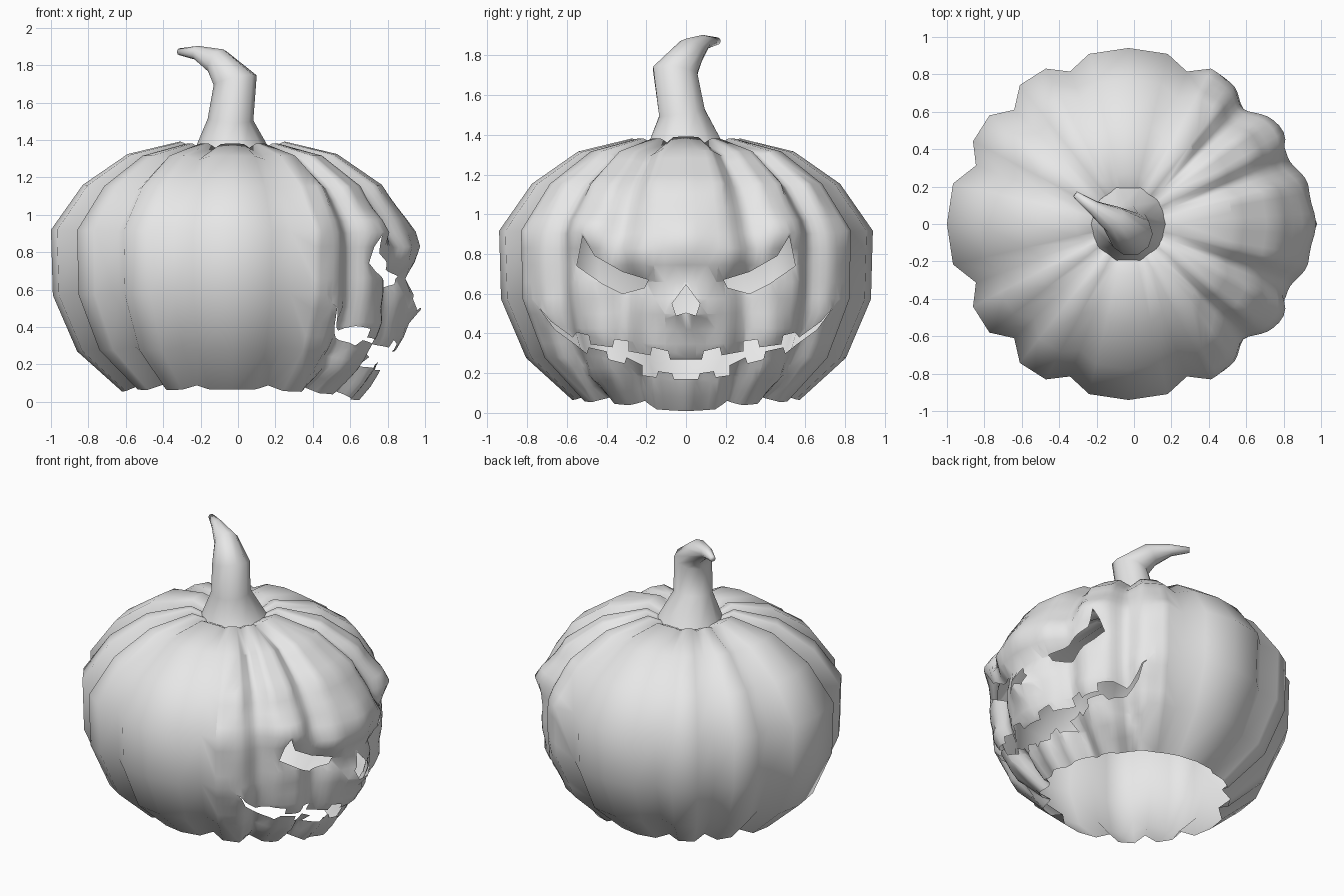
import bpy, bmesh, math
from mathutils import Vector
from mathutils.geometry import intersect_point_tri_2d

if "Cube" in bpy.data.objects:
    bpy.data.objects.remove(bpy.data.objects["Cube"])

CX = -0.03
grey = bpy.data.materials.new("light grey")
grey.diffuse_color = (0.8, 0.8, 0.8, 1)
grey.use_nodes = True
grey.node_tree.nodes["Principled BSDF"].inputs["Base Color"].default_value = grey.diffuse_color


def finish(bm, name):
    for f in bm.faces:
        f.smooth = True
    me = bpy.data.meshes.new(name)
    bm.to_mesh(me)
    bm.free()
    me.materials.append(grey)
    ob = bpy.data.objects.new(name, me)
    bpy.context.collection.objects.link(ob)
    return ob


# ---- Pumpkin shell: ribbed profile, open at the bottom ----
PROFILE = [(0.15, 1.33), (0.28, 1.392), (0.56, 1.325), (0.80, 1.16), (0.97, 0.92),
           (0.96, 0.57), (0.83, 0.27), (0.59, 0.055)]
columns = []  # (angle, radius factor)
for q in range(4):
    w = (1.0, 0.97, 1.0, 0.97)[q]
    rib = [(-13, w * 0.992), (0, w), (13, w * 0.992), (21, 0.9),
           (28, 0.97), (38, 0.972), (45, 0.89), (52, 0.972), (62, 0.97), (69, 0.9)]
    columns += [(math.radians(a + 90 * q), g) for a, g in rib]

bm = bmesh.new()
rows = []
for r, z in PROFILE:
    rows.append([bm.verts.new((CX + r * g * math.cos(a), r * g * math.sin(a),
                               0.72 + (z - 0.72) * (1 + (g - 1) * 0.5))) for a, g in columns])
n = len(columns)
for top, low in zip(rows, rows[1:]):
    for j in range(n):
        k = (j + 1) % n
        bm.faces.new((low[j], low[k], top[k], top[j]))

# Finer mesh on the face side
edges = {e for f in bm.faces if f.calc_center_median().x > 0.36
         and f.calc_center_median().z < 1.27 for e in f.edges}
bmesh.ops.subdivide_edges(bm, edges=list(edges), cuts=3, use_grid_fill=True)
for _ in range(4):
    soft = [v for v in bm.verts if v.co.x > 0.48 and v.co.z < 1.15 and not v.is_boundary]
    bmesh.ops.smooth_vert(bm, verts=soft, factor=0.5, use_axis_x=True,
                          use_axis_y=True, use_axis_z=True)

# Sculpted bumps: (y, z, spread y, spread z, amount)
BUMPS = [(0, 0.84, 0.13, 0.12, 0.045), (0.28, 0.80, 0.13, 0.06, 0.06),
         (0.48, 0.93, 0.10, 0.06, 0.05), (0, 0.68, 0.10, 0.05, -0.05),
         (0.24, 0.64, 0.10, 0.06, -0.06), (0.48, 0.75, 0.08, 0.08, -0.04),
         (0, 0.49, 0.10, 0.09, 0.09), (0, 0.31, 0.28, 0.07, 0.07),
         (0.40, 0.40, 0.16, 0.08, 0.05), (0, 0.13, 0.30, 0.08, 0.07),
         (0, 0.0, 0.25, 0.08, 0.07), (0.38, 0.20, 0.13, 0.10, 0.06),
         (0.66, 0.50, 0.07, 0.07, 0.03)]
for v in bm.verts:
    if v.co.x < 0.2:
        continue
    y, z = abs(v.co.y), v.co.z
    d = sum(a * math.exp(-((y - by) / sy) ** 2 - ((z - bz) / sz) ** 2)
            for by, bz, sy, sz, a in BUMPS)
    if z < 0.22 and y < 0.5:
        d += 0.015 * math.cos(y * math.tau / 0.15)
    out = Vector((v.co.x - CX, v.co.y, 0)).normalized()
    v.co += out * d
    # Chin hangs a little lower
    if z < 0.2:
        v.co.z -= 0.045 * math.exp(-(y / 0.38) ** 2) * (1 - z / 0.2) * 1.4
    v.co.z = max(v.co.z, 0.0)


def inside(p, poly):
    hit = False
    for (y1, z1), (y2, z2) in zip(poly, poly[1:] + poly[:1]):
        if (z1 > p.z) != (z2 > p.z) and p.y < (y2 - y1) * (p.z - z1) / (z2 - z1) + y1:
            hit = not hit
    return hit


def cut(poly):
    """Slice the front along every outline edge, then remove the inside."""
    m = 0.01
    for (y1, z1), (y2, z2) in zip(poly, poly[1:] + poly[:1]):
        near = []
        for f in bm.faces:
            ys = [v.co.y for v in f.verts]
            zs = [v.co.z for v in f.verts]
            if (f.calc_center_median().x > 0.25 and min(ys) < max(y1, y2) + m
                    and max(ys) > min(y1, y2) - m and min(zs) < max(z1, z2) + m
                    and max(zs) > min(z1, z2) - m):
                near.append(f)
        geom = set(near) | {e for f in near for e in f.edges} | {v for f in near for v in f.verts}
        bmesh.ops.bisect_plane(bm, geom=list(geom), dist=1e-5, plane_co=(0, y1, z1),
                               plane_no=(0, z2 - z1, y1 - y2))
    gone = [f for f in bm.faces if f.calc_center_median().x > 0.25
            and inside(f.calc_center_median(), poly)]
    bmesh.ops.delete(bm, geom=gone, context='FACES')


def both(half):
    return half + [(-y, z) for y, z in reversed(half) if y > 0]


# Slanted eyes
EYE = [(0.52, 0.89), (0.55, 0.74), (0.42, 0.65), (0.32, 0.60), (0.21, 0.63),
       (0.19, 0.67), (0.32, 0.71), (0.46, 0.79)]
cut(EYE)
cut([(-y, z) for y, z in EYE])
# Nose
cut([(0, 0.645), (0.07, 0.55), (0.05, 0.49), (0, 0.505), (-0.05, 0.49), (-0.07, 0.55)])
# Toothed grin: upper lip from the middle out, then lower lip back in
UPPER = [(0.08, 0.27), (0.09, 0.31), (0.17, 0.33), (0.18, 0.29), (0.29, 0.31),
         (0.29, 0.36), (0.36, 0.37), (0.37, 0.33), (0.48, 0.345), (0.49, 0.39),
         (0.55, 0.405), (0.57, 0.38), (0.68, 0.46), (0.74, 0.53)]
LOWER = [(0.66, 0.42), (0.55, 0.34), (0.50, 0.30), (0.49, 0.33), (0.40, 0.31),
         (0.39, 0.27), (0.31, 0.25), (0.30, 0.28), (0.22, 0.24), (0.22, 0.19),
         (0.15, 0.18), (0.14, 0.21), (0.07, 0.20), (0.06, 0.17)]
cut(both(UPPER + LOWER))
finish(bm, "pumpkin_shell")

# ---- Stem: tapered tube bent over to one side ----
PATH = [(-0.03, 0, 1.34, 0.205), (-0.04, -0.02, 1.51, 0.122), (-0.015, -0.055, 1.72, 0.118),
        (-0.11, 0.025, 1.82, 0.075), (-0.22, 0.09, 1.866, 0.038), (-0.315, 0.16, 1.872, 0.018)]
pts = [Vector(p[:3]) for p in PATH]
bm = bmesh.new()
rings = []
for i, p in enumerate(pts):
    t = pts[min(i + 1, len(pts) - 1)] - pts[max(i - 1, 0)]
    if i == 0:
        t = Vector((0, 0, 1))
    rot = Vector((0, 0, 1)).rotation_difference(t)
    rings.append([bm.verts.new(p + rot @ Vector((PATH[i][3] * math.cos(a), PATH[i][3] * math.sin(a), 0)))
                  for a in (math.tau * k / 10 for k in range(10))])
for lo, hi in zip(rings, rings[1:]):
    for j in range(10):
        k = (j + 1) % 10
        bm.faces.new((lo[j], lo[k], hi[k], hi[j]))
bm.faces.new(rings[-1])
finish(bm, "stem")
